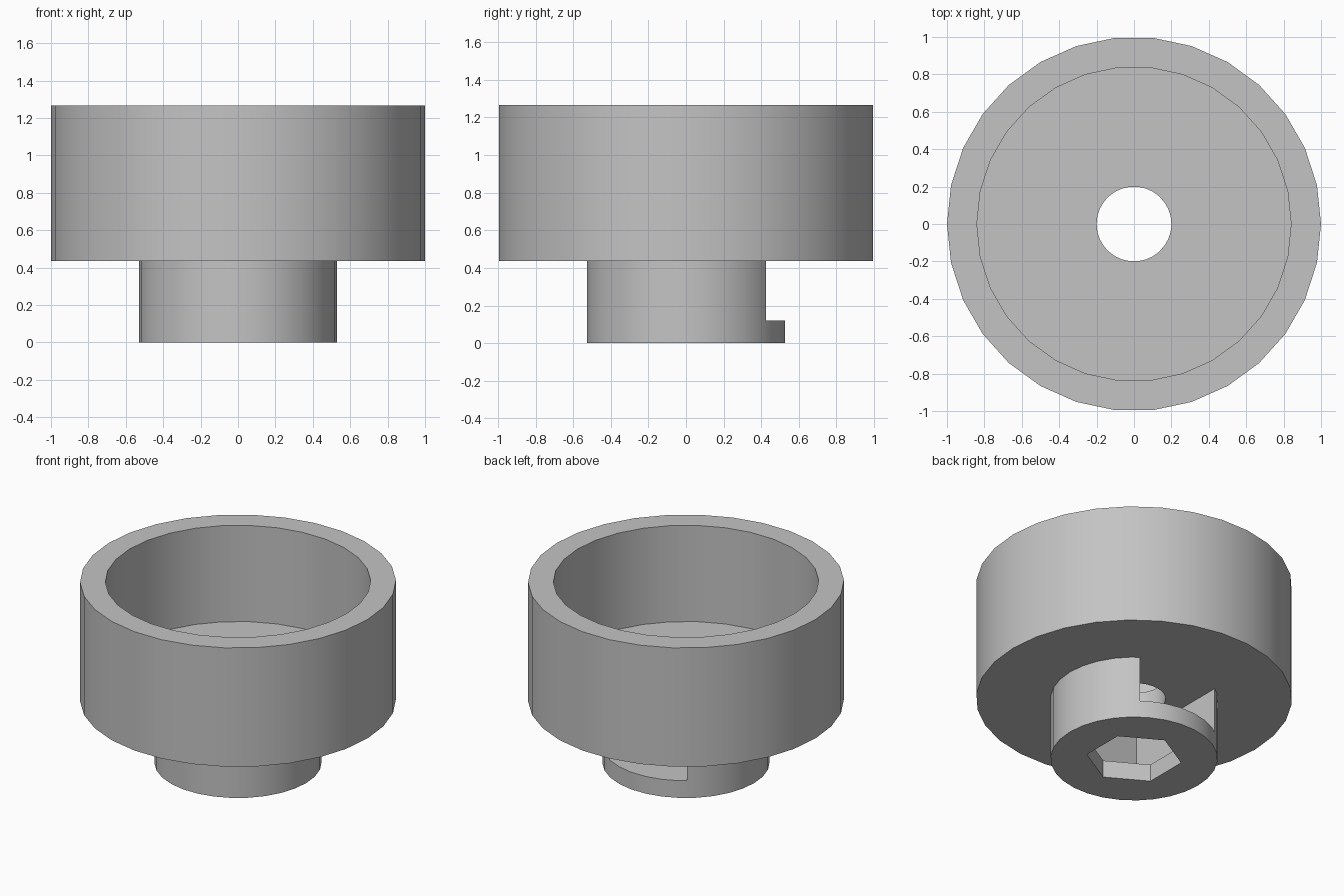
import bpy, bmesh
from math import pi, cos, sin, radians

cube = bpy.data.objects.get("Cube")
if cube:
    bpy.data.objects.remove(cube, do_unlink=True)

SIDES = 30
HUB_TOP, FLOOR, RIM = 0.437, 0.595, 1.267
HUB_R, OUTER_R, INNER_R, BORE_R = 0.529, 1.0, 0.84, 0.2
PLATE = 0.12

grey = bpy.data.materials.new("plain grey")
grey.use_nodes = True
colour = (0.55, 0.55, 0.55, 1)
grey.diffuse_color = colour
grey.node_tree.nodes["Principled BSDF"].inputs["Base Color"].default_value = colour


def finish(name, bm):
    bmesh.ops.recalc_face_normals(bm, faces=bm.faces)
    mesh = bpy.data.meshes.new(name)
    bm.to_mesh(mesh)
    bm.free()
    mesh.materials.append(grey)
    obj = bpy.data.objects.new(name, mesh)
    bpy.context.collection.objects.link(obj)
    return obj


def lathe(name, profile):
    """Revolve a closed (radius, height) profile around z."""
    bm = bmesh.new()
    rings = []
    for i in range(SIDES):
        a = 2 * pi * i / SIDES
        rings.append([bm.verts.new((r * cos(a), r * sin(a), z)) for r, z in profile])
    n = len(profile)
    for i in range(SIDES):
        a, b = rings[i], rings[(i + 1) % SIDES]
        for j in range(n):
            k = (j + 1) % n
            bm.faces.new((a[j], b[j], b[k], a[k]))
    return finish(name, bm)


def prism(name, outline, z0, z1):
    """Upright prism over a polygon outline."""
    bm = bmesh.new()
    low = [bm.verts.new((x, y, z0)) for x, y in outline]
    high = [bm.verts.new((x, y, z1)) for x, y in outline]
    bm.faces.new(low[::-1])
    bm.faces.new(high)
    for i in range(len(low)):
        j = (i + 1) % len(low)
        bm.faces.new((low[i], low[j], high[j], high[i]))
    obj = finish(name, bm)
    obj.hide_render = True
    return obj


def cut(target, cutter):
    mod = target.modifiers.new("cut", 'BOOLEAN')
    mod.operation = 'DIFFERENCE'
    mod.solver = 'EXACT'
    mod.object = cutter
    bpy.context.view_layer.objects.active = target
    bpy.ops.object.modifier_apply(modifier=mod.name)
    bpy.data.objects.remove(cutter, do_unlink=True)


# Cup with a narrower hub below and a bore through the middle
body = lathe("cup_with_hub", [
    (BORE_R, 0), (HUB_R, 0), (HUB_R, HUB_TOP), (OUTER_R, HUB_TOP),
    (OUTER_R, RIM), (INNER_R, RIM), (INNER_R, FLOOR), (BORE_R, FLOOR)])

# Slot in the hub, open at the back
w = 0.308
cut(body, prism("slot_cutter", [(-w, -0.34), (w, -0.34), (w, 0.8), (-w, 0.8)],
                PLATE, HUB_TOP))

# Hexagonal opening through the bottom plate
hexagon = [(0.303 * cos(radians(30 + 60 * i)), 0.303 * sin(radians(30 + 60 * i)))
           for i in range(6)]
cut(body, prism("hexagon_cutter", hexagon, -0.1, 0.2))

# Smooth round walls, crisp rims
bpy.ops.object.select_all(action='DESELECT')
body.select_set(True)
bpy.context.view_layer.objects.active = body
bpy.ops.object.shade_smooth_by_angle(angle=radians(30))
